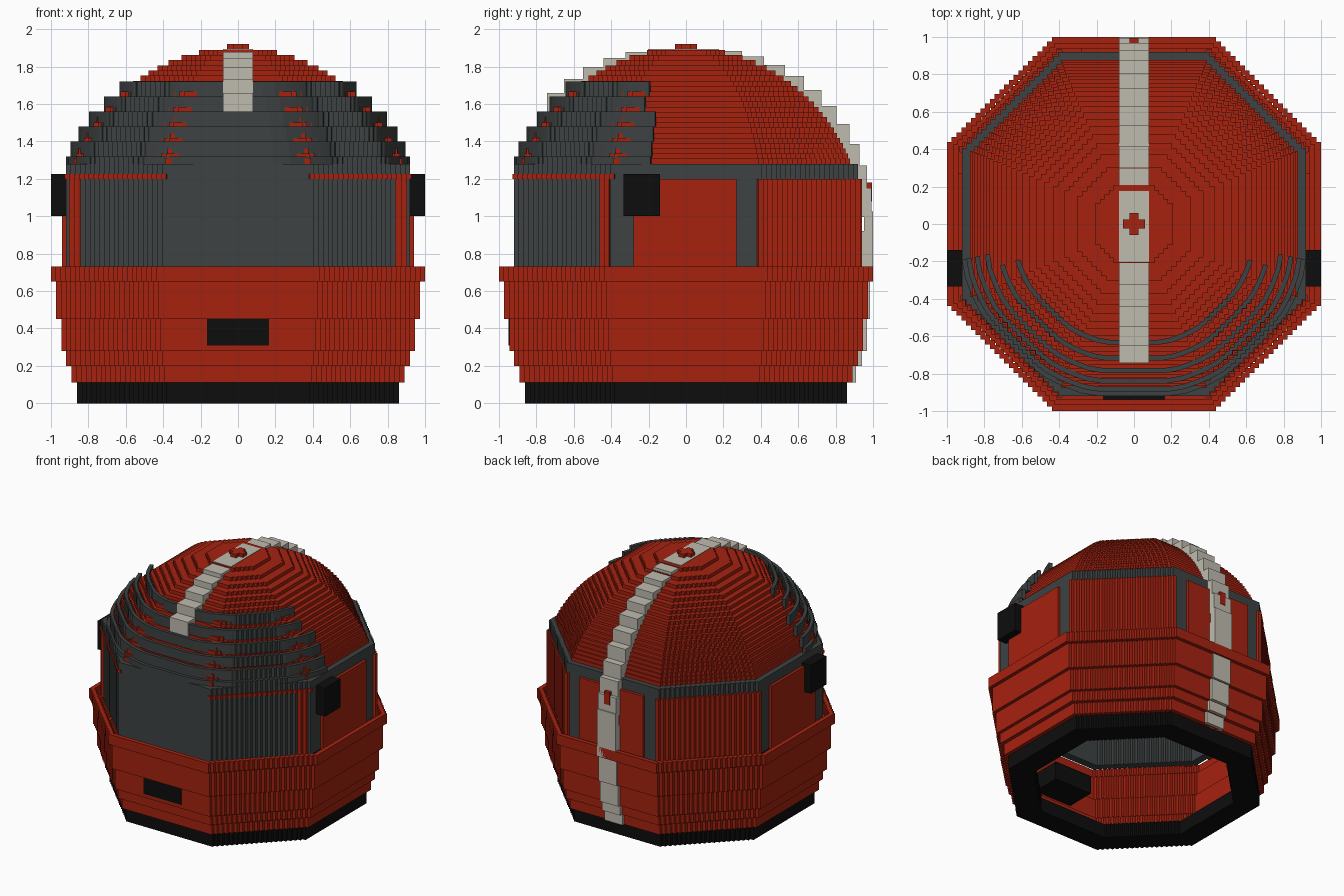
import bpy
import bmesh
import math

if "Cube" in bpy.data.objects:
    bpy.data.objects.remove(bpy.data.objects["Cube"], do_unlink=True)


def material(name, rgb):
    m = bpy.data.materials.new(name)
    m.use_nodes = True
    m.diffuse_color = (*rgb, 1)
    m.node_tree.nodes["Principled BSDF"].inputs["Base Color"].default_value = (*rgb, 1)
    return m


RED = material("red", (0.38, 0.016, 0.005))
GREY = material("dark grey", (0.048, 0.054, 0.054))
BLACK = material("black", (0.004, 0.004, 0.004))
PALE = material("pale grey", (0.52, 0.5, 0.43))

STEP = 0.0255      # size of one stair on the diagonal sides
CORNER = 0.414     # half a side of an octagon of apothem one
CENTRE = 0.9       # height of the centre of the dome


def finish(bm, name, mat):
    bmesh.ops.recalc_face_normals(bm, faces=bm.faces)
    mesh = bpy.data.meshes.new(name)
    bm.to_mesh(mesh)
    bm.free()
    mesh.materials.append(mat)
    obj = bpy.data.objects.new(name, mesh)
    bpy.context.collection.objects.link(obj)
    return obj


def outline(a, n, limit):
    """Octagon of apothem a with stair-stepped diagonal sides."""
    s = a * CORNER
    d = (a - s) / n
    quarter = [(a, -s + 2 * s * k / 8) for k in range(8)]
    for k in range(n):
        quarter += [(a - k * d, s + k * d), (a - k * d, s + (k + 1) * d)]
    points = []
    for _ in range(4):
        for x, y in quarter:
            f = min(1, limit * a / math.hypot(x, y))
            points.append((x * f, y * f))
        quarter = [(-y, x) for x, y in quarter]
    return points


def add_ring(bm, outer, inner, z0, z1, keep=None, limit=2):
    """Hollow octagonal layer; keep(x, y) picks the part that is built."""
    n = max(2, round(outer * (1 - CORNER) / STEP))
    po, pi = outline(outer, n, limit), outline(inner, n, limit)
    count = len(po)
    on = []
    for i in range(count):
        (xa, ya), (xb, yb) = po[i], po[(i + 1) % count]
        on.append(keep is None or keep((xa + xb) / 2, (ya + yb) / 2))
    rows = [[bm.verts.new((x, y, z)) for x, y in p]
            for p, z in ((po, z0), (po, z1), (pi, z1), (pi, z0))]
    for i in range(count):
        j = (i + 1) % count
        if on[i]:
            for r in range(4):
                p, q = rows[r], rows[(r + 1) % 4]
                bm.faces.new((p[i], p[j], q[j], q[i]))
        if on[i] != on[i - 1]:
            bm.faces.new([r[i] for r in rows])
    loose = [v for v in bm.verts if not v.link_faces]
    bmesh.ops.delete(bm, geom=loose, context="VERTS")


def ring(name, mat, outer, inner, z0, z1, keep=None):
    bm = bmesh.new()
    add_ring(bm, outer, inner, z0, z1, keep)
    return finish(bm, name, mat)


def add_box(bm, x0, x1, y0, y1, z0, z1):
    verts = bmesh.ops.create_cube(bm, size=1)["verts"]
    for v in verts:
        v.co.x = x1 if v.co.x > 0 else x0
        v.co.y = y1 if v.co.y > 0 else y0
        v.co.z = z1 if v.co.z > 0 else z0


def box(name, mat, *bounds):
    bm = bmesh.new()
    add_box(bm, *bounds)
    return finish(bm, name, mat)


# Base rim and flaring lower shell
ring("base_rim", BLACK, 0.86, 0.69, 0, 0.11)
bm = bmesh.new()
for outer, z0, z1 in ((0.89, 0.11, 0.2), (0.92, 0.2, 0.28), (0.945, 0.28, 0.45),
                      (0.972, 0.45, 0.65), (1.0, 0.65, 0.73)):
    add_ring(bm, outer, outer - 0.034, z0, z1)
finish(bm, "lower_shell", RED)
box("chin_vent", BLACK, -0.165, 0.165, -0.95, -0.68, 0.31, 0.453)

# Upright grey wall, which is also the lower visor
ring("upper_wall", GREY, 0.92, 0.86, 0.7, 1.28)

# Red panels and trim on the wall
for side, name in ((1, "left"), (-1, "right")):
    xs = sorted((side * 0.91, side * 0.942))
    box(name + "_panel", RED, *xs, -0.28, 0.27, 0.7, 1.2)
    ring(name + "_rear_panel", RED, 0.935, 0.91, 0.7, 1.2,
         lambda x, y: x * side > 0.39 and y > 0.39)
    ring(name + "_visor_edge", RED, 0.93, 0.91, 0.7, 1.2,
         lambda x, y: x * side > 0.8 and 0.42 < -y < 0.47)
    ring(name + "_visor_trim", RED, 0.928, 0.91, 1.2, 1.225,
         lambda x, y: x * side > 0.39 and y < -0.38)
    xs = sorted((side * 0.9, side * 1.0))
    box(name + "_ear_block", BLACK, *xs, -0.335, -0.14, 1.0, 1.225)
box("back_panel", RED, -0.28, 0.28, 0.91, 0.942, 0.7, 1.2)

# Terraced dome
LAYERS = 22
height = (1.89 - 1.28) / LAYERS


def dome_radius(z, wide):
    return wide * math.sqrt(max(0, 1 - (z - CENTRE) ** 2))


bm = bmesh.new()
for k in range(LAYERS):
    z = 1.28 + k * height
    outer = dome_radius(z + height / 2, 0.955)
    inner = max(0.01, dome_radius(z + height * 1.5, 0.955) - 0.05)
    add_ring(bm, outer, inner, z, z + height)
finish(bm, "dome", RED)

# Upper visor: thin walls standing on the front of the dome
bm = bmesh.new()
for k in range(6):
    z = 1.24 + 0.08 * k
    outer = min(0.92, dome_radius(z + 0.024, 1))
    add_ring(bm, outer, outer - 0.026, z, z + 0.08,
             lambda x, y: y < -0.2, limit=1.03)
finish(bm, "upper_visor", GREY)

# Pale stripe: blocks from the brow over the top and down the back
bm = bmesh.new()
START, END, BLOCKS = -48, 90, 19
angles = [math.radians(START + (END - START) * k / BLOCKS) for k in range(BLOCKS + 1)]
for t0, t1 in zip(angles, angles[1:]):
    ys = sorted((math.sin(t0), math.sin(t1)))
    zs = sorted((CENTRE + math.cos(t0), CENTRE + math.cos(t1)))
    if ys[0] > 0.6:
        ys[0] -= 0.04
    elif ys[1] < -0.6:
        ys[1] += 0.04
    add_box(bm, -0.08, 0.08, *ys, zs[0] - 0.03, min(zs[1], 1.893))
for y, z0, z1 in ((0.91, 0.11, 0.2), (0.942, 0.2, 0.28), (0.967, 0.28, 0.45),
                  (0.985, 0.45, 0.65), (1.0, 0.65, 0.92)):
    add_box(bm, -0.08, 0.08, y - 0.07, y, z0, z1)
finish(bm, "centre_stripe", PALE)

# Small red studs on the stripe
bm = bmesh.new()
add_box(bm, -0.06, 0.06, -0.025, 0.025, 1.87, 1.92)
add_box(bm, -0.025, 0.025, -0.06, 0.06, 1.87, 1.92)
finish(bm, "top_stud", RED)
box("back_stud", RED, -0.025, 0.025, 0.93, 0.995, 1.08, 1.18)
